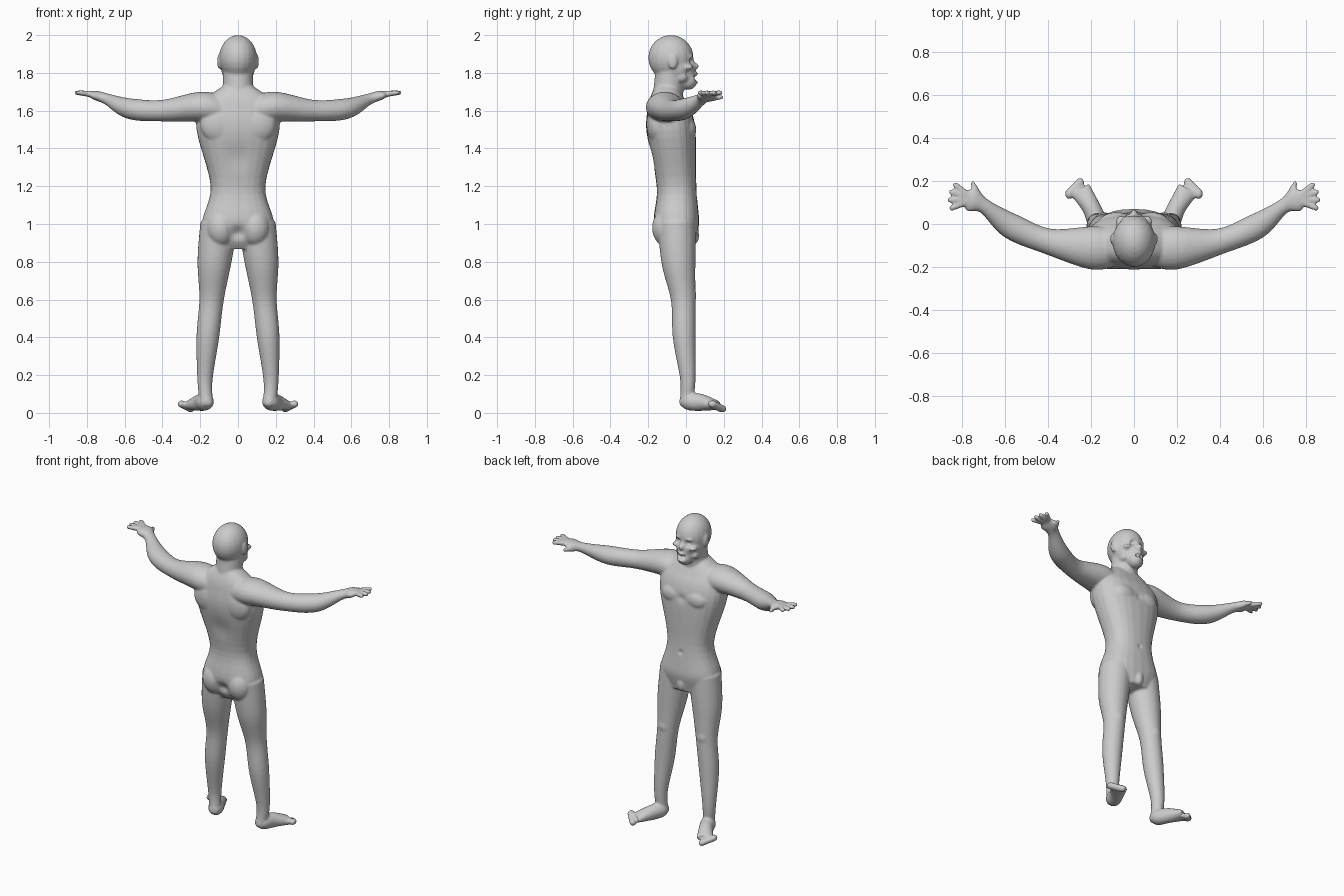
import bpy, bmesh, math
from mathutils import Vector, Matrix

cube = bpy.data.objects.get("Cube")
if cube:
    bpy.data.objects.remove(cube)

UP, FORWARD = Vector((0, 0, 1)), Vector((0, 1, 0))
bm = bmesh.new()


def spline(stations, steps=6):
    """Smoothly fill in stations between the given ones."""
    rows = [Vector(station) for station in stations]
    filled = []
    for i, (start, end) in enumerate(zip(rows, rows[1:])):
        leave = (end - rows[max(i - 1, 0)]) / 2
        arrive = (rows[min(i + 2, len(rows) - 1)] - start) / 2
        for k in range(steps):
            t = k / steps
            ease = t * t * (3 - 2 * t)
            filled.append(start.lerp(end, ease) + leave * t * (1 - t) ** 2 - arrive * t * t * (1 - t))
    return filled + [rows[-1]]


def tube(stations, facing, power=2, sides=24):
    """Loft through stations of (x, y, z, half width, half depth)."""
    rows = spline(stations)
    points = [Vector(row[:3]) for row in rows]
    rings = []
    for i, row in enumerate(rows):
        along = points[min(i + 1, len(points) - 1)] - points[max(i - 1, 0)]
        across = along.cross(facing).normalized()
        outward = across.cross(along).normalized()
        ring = []
        for k in range(sides):
            angle = math.tau * k / sides
            c, s = [math.copysign(abs(f) ** (2 / power), f) for f in (math.cos(angle), math.sin(angle))]
            ring.append(bm.verts.new(points[i] + across * (row[3] * c) + outward * (row[-1] * s)))
        rings.append(ring)
    for lower, upper in zip(rings, rings[1:]):
        for k in range(sides):
            n = (k + 1) % sides
            bm.faces.new((lower[k], lower[n], upper[n], upper[k]))
    bm.faces.new(rings[0])
    bm.faces.new(rings[-1])


def blob(at, size):
    """Ellipsoid muscle or feature."""
    matrix = Matrix.LocRotScale(Vector(at), None, Vector(size))
    bmesh.ops.create_uvsphere(bm, u_segments=20, v_segments=14, radius=1, matrix=matrix)


# Left leg and knee
tube([(.165, 0, .04, .035), (.175, .01, .17, .04), (.16, -.01, .4, .06, .065)[:4],
      (.14, -.015, .6, .065), (.125, -.04, .8, .09), (.1, -.05, 1, .1)], FORWARD)
blob(at=(.14, .02, .62), size=(.04, .035, .05))

# Left foot and toes
tube([(.155, -.03, .06, .02, .02), (.17, .01, .06, .045, .045),
      (.2, .08, .055, .043, .045), (.25, .16, .04, .05, .025)], UP)
for toe in range(5):
    step = toe / 80
    blob(at=(.25 + step, .19 - step, .022 + step / 2), size=(.02, .025, .02))

# Left arm and palm
tube([(.1, -.11, 1.6, .09, .08), (.2, -.11, 1.62, .1, .08), (.4, -.08, 1.6, .06, .057),
      (.57, -.01, 1.61, .06, .055), (.69, .08, 1.66, .035, .03),
      (.75, .11, 1.68, .055, .025), (.78, .12, 1.685, .04, .015)], UP)

# Left fingers fan out from the palm
palm = Vector((.75, .115, 1.685))
for finger in range(4):
    angle = .7 - .37 * finger
    ray = Vector((math.cos(angle), math.sin(angle), .1))
    tube([(*(palm + ray * reach), radius)
          for reach, radius in ((.02, .017), (.1, .013), (.115, .006))], UP)
tube([(.7, .09, 1.66, .02), (.74, .17, 1.67, .014), (.75, .2, 1.67, .006)], UP)

# Left shoulder, shoulder blade, chest and buttock
blob(at=(.23, -.1, 1.62), size=(.08, .08, .075))
blob(at=(.1, -.16, 1.53), size=(.1, .05, .1))
blob(at=(.08, .01, 1.5), size=(.08, .045, .06))
blob(at=(.09, -.1, .98), size=(.08, .08, .1))

# Left brow, cheekbone, jaw corner and ear
blob(at=(.03, .02, 1.885), size=(.03, .02, .01))
blob(at=(.06, .01, 1.83), size=(.025, .03, .015))
blob(at=(.06, -.03, 1.78), size=(.02, .04, .03))
blob(at=(.1, -.07, 1.86), size=(.01, .025, .04))

# Mirror everything so far to the right
copy = bmesh.ops.duplicate(bm, geom=bm.verts[:] + bm.edges[:] + bm.faces[:])["geom"]
for part in copy:
    if isinstance(part, bmesh.types.BMVert):
        part.co.x = -part.co.x

# Torso, groin and neck
tube([(0, -.03, .88, .12, .08), (0, -.05, 1, .19, .12), (0, -.05, 1.2, .145, .105),
      (0, -.08, 1.5, .22, .13), (0, -.1, 1.64, .19, .1), (0, -.1, 1.73, .08, .06)],
     FORWARD, power=2.4)
blob(at=(0, .04, .94), size=(.03, .03, .05))
tube([(0, -.11, 1.6, .08), (0, -.09, 1.73, .08), (0, -.08, 1.85, .08)], FORWARD)

# Skull, cheeks, face, jaw and nose
blob(at=(0, -.08, 1.88), size=(.1, .12, .12))
blob(at=(0, -.05, 1.83), size=(.09, .09, .1))
blob(at=(0, -.02, 1.82), size=(.075, .07, .1))
blob(at=(0, .01, 1.76), size=(.05, .05, .05))
blob(at=(0, .04, 1.835), size=(.015, .03, .02))

# Upper and lower lip
for height in (1.75, 1.795):
    blob(at=(0, .045, height), size=(.025, .02, .01))

bmesh.ops.recalc_face_normals(bm, faces=bm.faces)
mesh = bpy.data.meshes.new("body")
bm.to_mesh(mesh)
bm.free()
body = bpy.data.objects.new("body", mesh)
bpy.context.collection.objects.link(body)
bpy.context.view_layer.objects.active = body
body.select_set(True)

# Fuse all parts into one skin
remesh = body.modifiers.new("fuse", 'REMESH')
remesh.mode = 'VOXEL'
remesh.voxel_size = .007
relax = body.modifiers.new("relax", 'SMOOTH')
relax.iterations = 5
for modifier in (remesh.name, relax.name):
    bpy.ops.object.modifier_apply(modifier=modifier)


def carve(at, reach, push):
    """Press a soft hollow along y, alike on both sides."""
    for vertex in body.data.vertices:
        x, y, z = vertex.co
        away = (Vector((abs(x), y, z)) - Vector(at)).length / reach
        vertex.co.y += push * math.exp(-away * away)


# Eye sockets, open mouth, cheeks, breastbone, navel, spine and seat cleft
carve(at=(.036, .04, 1.86), reach=.017, push=-.02)
carve(at=(.01, .05, 1.772), reach=.013, push=-.025)
carve(at=(.06, .02, 1.8), reach=.02, push=-.015)
carve(at=(0, .06, 1.5), reach=.025, push=-.01)
carve(at=(0, .05, 1.15), reach=.012, push=-.014)
carve(at=(0, -.2, 1.35), reach=.07, push=.01)
carve(at=(0, -.17, .95), reach=.035, push=.025)

# Skin colour
skin = bpy.data.materials.new("pale grey skin")
skin.use_nodes = True
skin.diffuse_color = (.6, .6, .6, 1)
skin.node_tree.nodes["Principled BSDF"].inputs["Base Color"].default_value = skin.diffuse_color
body.data.materials.append(skin)
bpy.ops.object.shade_smooth()
